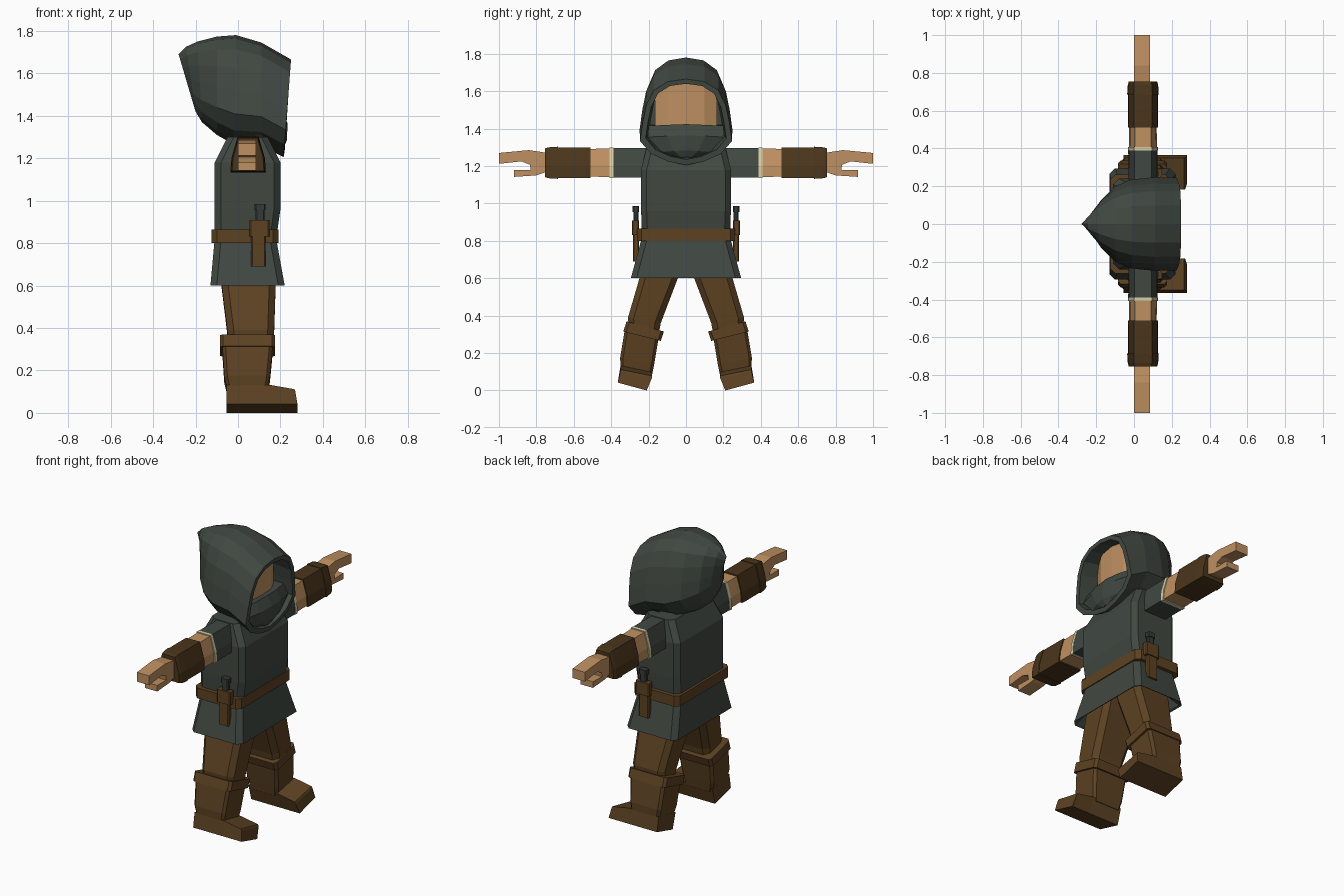
import bpy, bmesh

cube = bpy.data.objects.get("Cube")
if cube:
    bpy.data.objects.remove(cube, do_unlink=True)


def material(name, r, g, b):
    m = bpy.data.materials.new(name)
    m.use_nodes = True
    m.diffuse_color = (r, g, b, 1)
    bsdf = m.node_tree.nodes["Principled BSDF"]
    bsdf.inputs["Base Color"].default_value = (r, g, b, 1)
    bsdf.inputs["Roughness"].default_value = 0.9
    return m


cloth = material("grey green cloth", 0.052, 0.064, 0.053)
leather = material("brown leather", 0.108, 0.054, 0.016)
dark_leather = material("dark brown leather", 0.068, 0.036, 0.011)
skin = material("skin", 0.52, 0.28, 0.12)
cream = material("cream trim", 0.68, 0.62, 0.38)
metal = material("dark grip", 0.035, 0.044, 0.04)


def loft(name, rings, mat, side=1, caps=(True, True)):
    """Skin a list of equal-length rings; side=-1 mirrors across y."""
    bm = bmesh.new()
    loops = [[bm.verts.new((x, y * side, z)) for x, y, z in ring] for ring in rings]
    n = len(loops[0])
    for a, b in zip(loops, loops[1:]):
        for i in range(n):
            j = (i + 1) % n
            bm.faces.new((a[i], a[j], b[j], b[i]))
    if caps[0]:
        bm.faces.new(loops[0])
    if caps[1]:
        bm.faces.new(loops[-1])
    bmesh.ops.remove_doubles(bm, verts=bm.verts, dist=0.0005)
    bmesh.ops.recalc_face_normals(bm, faces=bm.faces)
    me = bpy.data.meshes.new(name)
    bm.to_mesh(me)
    bm.free()
    me.materials.append(mat)
    ob = bpy.data.objects.new(name, me)
    bpy.context.collection.objects.link(ob)
    return ob


def slab(x0, x1, yi, zi, yo, zo, c=0.03):
    """Chamfered rectangle, tilted so its inner and outer edges differ in height."""
    def at(x, t):
        return (x, yi + (yo - yi) * t, zi + (zo - zi) * t)
    k = c / abs(yo - yi)
    return [at(x0 + c, 0), at(x1 - c, 0), at(x1, k), at(x1, 1 - k),
            at(x1 - c, 1), at(x0 + c, 1), at(x0, 1 - k), at(x0, k)]


def level(x0, x1, w, z, c=0.03):
    return slab(x0, x1, -w, z, w, z, c)


def box(name, x0, x1, y0, y1, z0, z1, mat, side=1):
    return loft(name, [slab(x0, x1, y0, z, y1, z, 0.006) for z in (z0, z1)], mat, side)


# Tunic with hollow skirt, and belt
loft("tunic", [level(-0.08, 0.16, 0.2, 0.7),
               level(-0.12, 0.21, 0.285, 0.605),
               level(-0.13, 0.22, 0.295, 0.6),
               level(-0.11, 0.18, 0.235, 0.82),
               level(-0.11, 0.2, 0.24, 0.96),
               level(-0.11, 0.2, 0.24, 1.18),
               level(-0.05, 0.14, 0.21, 1.3)], cloth)
loft("belt", [level(-0.125, 0.19, 0.262, z, 0.025) for z in (0.8, 0.865)], leather)

# Hood: half outline from crown to chin, as width and height fractions
outline = [(0, 1), (0.4, 0.97), (0.7, 0.87), (0.86, 0.7), (0.94, 0.5),
           (1, 0.28), (0.76, 0.13), (0.38, 0.04), (0, 0)]
full = outline + [(-u, v) for u, v in outline[-2:0:-1]]


def hood_ring(xt, xb, zt, zb, w):
    return [(xb + (xt - xb) * v, u * w, zb + (zt - zb) * v) for u, v in full]


loft("hood", [hood_ring(-0.28, -0.215, 1.69, 1.47, 0.004),
              hood_ring(-0.245, -0.2, 1.725, 1.42, 0.06),
              hood_ring(-0.19, -0.17, 1.75, 1.37, 0.125),
              hood_ring(-0.1, -0.1, 1.773, 1.31, 0.2),
              hood_ring(-0.01, -0.02, 1.78, 1.265, 0.235),
              hood_ring(0.11, 0.11, 1.745, 1.26, 0.248),
              hood_ring(0.25, 0.215, 1.665, 1.205, 0.246),
              hood_ring(0.247, 0.22, 1.64, 1.235, 0.215),
              hood_ring(0.1, 0.1, 1.66, 1.26, 0.2)], cloth)

# Face and the mask that covers its lower half
loft("face", [[(0.05, -0.165, z), (0.13, -0.165, z), (0.16, -0.1, z), (0.165, 0, z),
               (0.16, 0.1, z), (0.13, 0.165, z), (0.05, 0.165, z)]
              for z in (1.36, 1.66)], skin)


def mask_ring(z, w, x):
    return [(0.08, -w, z), (x - 0.03, -w, z - 0.005), (x - 0.008, -w * 0.5, z),
            (x, 0, z + 0.004), (x - 0.008, w * 0.5, z), (x - 0.03, w, z - 0.005),
            (0.08, w, z)]


loft("mask", [mask_ring(1.245, 0.05, 0.215), mask_ring(1.28, 0.13, 0.23),
              mask_ring(1.36, 0.205, 0.234), mask_ring(1.42, 0.2, 0.205)], cloth)

# Arm cross-section, flat below and narrow on top
arm_section = [(-0.033, 1.135), (0.128, 1.135), (0.124, 1.2),
               (0.095, 1.3), (0.0, 1.3), (-0.028, 1.2)]


def arm_ring(y, s):
    return [(0.047 + (x - 0.047) * s, y, 1.218 + (z - 1.218) * s) for x, z in arm_section]


def tube(name, stations, mat, side):
    loft(name, [arm_ring(y, s) for y, s in stations], mat, side)


fingers = [(0.74, 1.27), (0.84, 1.285), (1.0, 1.27), (1.0, 1.212),
           (0.88, 1.225), (0.83, 1.205), (0.74, 1.2)]
thumb = [(0.74, 1.215), (0.835, 1.21), (0.83, 1.178), (0.92, 1.18),
         (0.92, 1.142), (0.8, 1.15), (0.74, 1.17)]

for label, s in (("left", 1), ("right", -1)):
    # Arm
    tube(label + "_sleeve", [(0.15, 0.95), (0.395, 0.97)], cloth, s)
    tube(label + "_sleeve_trim", [(0.388, 0.99), (0.408, 0.99)], cream, s)
    tube(label + "_forearm", [(0.38, 0.92), (0.53, 0.9)], skin, s)
    tube(label + "_bracer", [(0.51, 0.99), (0.54, 1.0), (0.69, 1.0)], dark_leather, s)
    tube(label + "_bracer_cuff", [(0.685, 1.04), (0.735, 1.0), (0.755, 0.93)],
         dark_leather, s)
    for part, shape in (("fingers", fingers), ("thumb", thumb)):
        loft(label + "_" + part, [[(x, y, z) for y, z in shape] for x in (0.0, 0.085)],
             skin, s)

    # Leg, boot and foot
    loft(label + "_leg", [slab(-0.045, 0.165, 0.15, 0.28, 0.305, 0.32),
                          slab(-0.05, 0.17, 0.135, 0.36, 0.31, 0.39),
                          slab(-0.08, 0.178, 0.04, 0.61, 0.24, 0.63),
                          slab(-0.08, 0.178, 0.01, 0.72, 0.2, 0.74)], leather, s)
    loft(label + "_boot", [slab(-0.05, 0.14, 0.182, 0.08, 0.35, 0.11, 0.015),
                           slab(-0.065, 0.15, 0.17, 0.14, 0.352, 0.175, 0.015),
                           slab(-0.075, 0.165, 0.145, 0.29, 0.325, 0.34, 0.015)],
         leather, s)
    loft(label + "_boot_cuff", [slab(-0.085, 0.175, 0.135, 0.265, 0.335, 0.315, 0.015),
                                slab(-0.085, 0.175, 0.118, 0.315, 0.318, 0.37, 0.015)],
         leather, s)
    loft(label + "_foot", [[(x, 0.21, 0.0), (x, 0.365, 0.042),
                            (x - back, 0.35, 0.132 - drop), (x - back, 0.182, 0.098 - drop)]
                           for x, back, drop in ((-0.055, 0, 0), (0.15, 0, 0),
                                                 (0.265, 0, 0.02), (0.28, 0.01, 0.03))],
         leather, s)

    # Dagger hung from the belt
    box(label + "_sheath", 0.062, 0.13, 0.25, 0.283, 0.69, 0.84, leather, s)
    box(label + "_sheath_collar", 0.055, 0.148, 0.25, 0.29, 0.83, 0.91, leather, s)
    box(label + "_dagger_grip", 0.083, 0.125, 0.255, 0.28, 0.9, 0.96, metal, s)
    box(label + "_dagger_pommel", 0.078, 0.13, 0.25, 0.285, 0.955, 0.985, metal, s)
